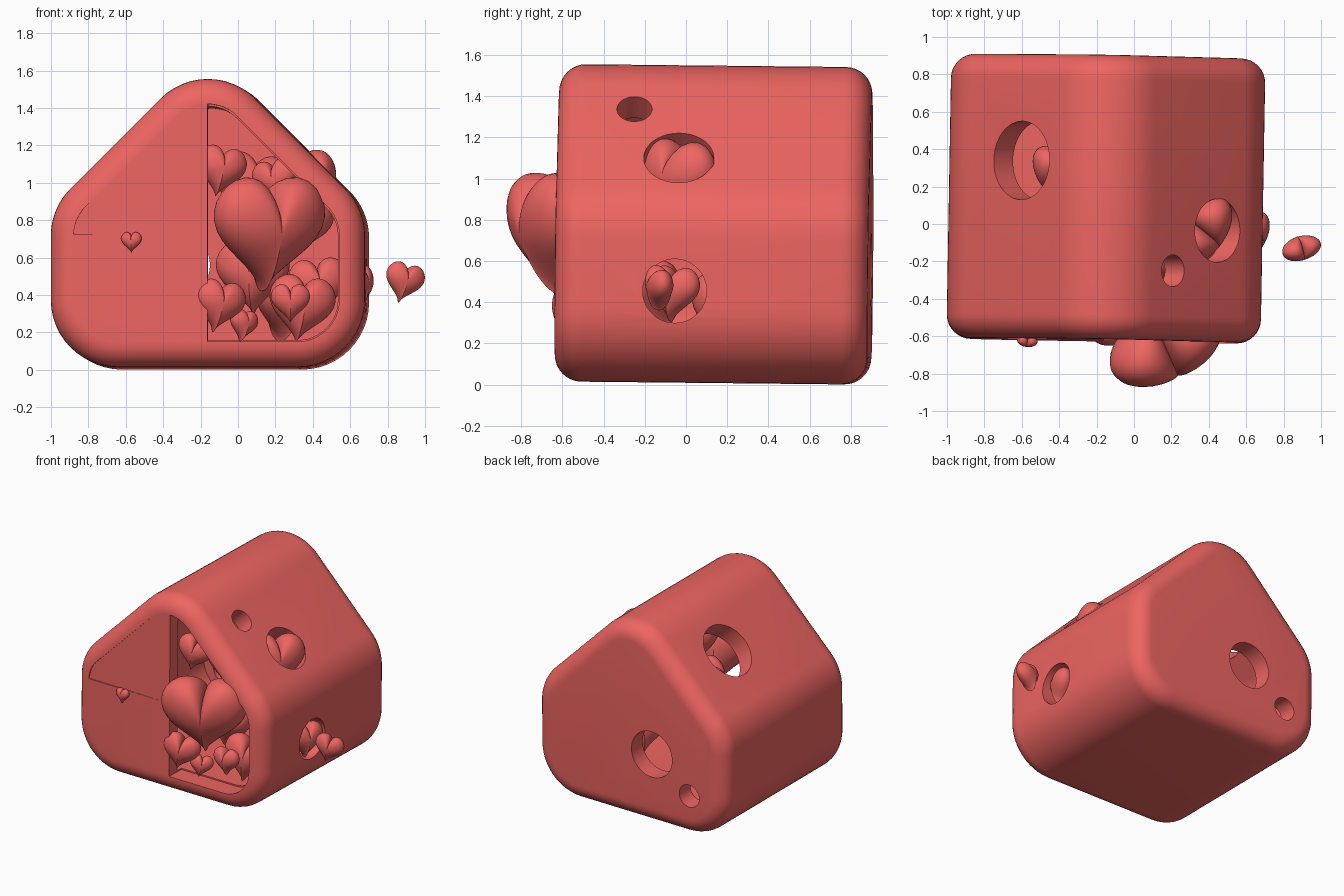
import bpy, bmesh, math
from mathutils import Vector, Matrix, Euler

if "Cube" in bpy.data.objects:
    bpy.data.objects.remove(bpy.data.objects["Cube"])

red = bpy.data.materials.new("coral_red")
red.diffuse_color = (0.85, 0.13, 0.12, 1)
red.use_nodes = True
red.node_tree.nodes["Principled BSDF"].inputs["Base Color"].default_value = red.diffuse_color

HALF_W, APEX, R, HALF_D, BEVEL = 0.84, 1.69, 0.36, 0.76, 0.13
PLACE = Matrix.Translation((-0.15, 0.13, 0.008)) @ Euler(
    (math.radians(-0.6), 0, math.radians(-1))).to_matrix().to_4x4()


def house_profile(inset=0.0, seg=12):
    """Rounded house outline (x, z), moved inward by inset."""
    t = R * math.tan(math.radians(22.5))
    shoulder = APEX - HALF_W
    corners = [  # arc centre x, z, start angle, end angle
        (HALF_W - R, R, -90, 0),
        (HALF_W - R, shoulder - t, 0, 45),
        (0, APEX - R * math.sqrt(2), 45, 135),
        (R - HALF_W, shoulder - t, 135, 180),
        (R - HALF_W, R, 180, 270)]
    pts = []
    for cx, cz, a0, a1 in corners:
        for i in range(seg + 1):
            a = math.radians(a0 + (a1 - a0) * i / seg)
            pts.append((cx + (R - inset) * math.cos(a), cz + (R - inset) * math.sin(a)))
    return pts


def add_object(name, bm, matrix):
    bmesh.ops.recalc_face_normals(bm, faces=bm.faces)
    me = bpy.data.meshes.new(name)
    bm.to_mesh(me)
    bm.free()
    ob = bpy.data.objects.new(name, me)
    ob.matrix_world = matrix
    me.materials.append(red)
    bpy.context.collection.objects.link(ob)
    return ob


def loft(name, layers, matrix=PLACE):
    """Closed solid through (profile, y) layers."""
    bm = bmesh.new()
    rings = [[bm.verts.new((x, y, z)) for x, z in pts] for pts, y in layers]
    for a, b in zip(rings, rings[1:]):
        n = len(a)
        for i in range(n):
            bm.faces.new((a[i], a[(i + 1) % n], b[(i + 1) % n], b[i]))
    bm.faces.new(rings[0])
    bm.faces.new(rings[-1])
    return add_object(name, bm, matrix)


def cylinder(name, loc, axis, r, depth=0.5):
    bm = bmesh.new()
    bmesh.ops.create_cone(bm, cap_ends=True, segments=48, radius1=r, radius2=r, depth=depth)
    rot = Vector(axis).to_track_quat('Z', 'Y').to_matrix().to_4x4()
    return add_object(name, bm, Matrix.Translation(loc) @ rot)


# House shell with rounded front and back edges
steps = 8
bev = [math.radians(90 * i / steps) for i in range(steps + 1)]
front = [(house_profile(BEVEL * (1 - math.sin(a))), -HALF_D + BEVEL * (1 - math.cos(a))) for a in bev]
back = [(p, -y) for p, y in reversed(front)]
house = loft("house_shell", front + back)

# Cutters: cavity, half window, shallow slanted panel recess
inner = house_profile(0.145)
cutters = [loft("cavity_cutter", [(inner, -HALF_D + 0.1), (inner, HALF_D - 0.14)])]
edge = house_profile(0.135)
window = [(0, 0.135)] + [p for p in edge[:39] if p[0] >= 0.001] + [(0, edge[32][1])]
cutters.append(loft("window_cutter", [(window, -1.0), (window, -HALF_D + 0.15)]))
panel = [p for p in edge[26:] if p[0] <= -0.01 and p[1] > 0.71] + [(-HALF_W + 0.135, 0.71), (-0.01, 0.71)]
cutters.append(loft("panel_cutter", [(panel, -0.9), (panel, -HALF_D - 0.0005)],
                    PLACE @ Matrix.Rotation(-0.014, 4, 'Z')))

# Cutters: round holes in roof, side and back
for loc, axis, r in [
        ((-0.60, 0.34, 1.24), (-1, 0, 1), 0.21),
        ((0.445, -0.035, 1.10), (1, 0, 1), 0.17),
        ((0.205, -0.25, 1.335), (1, 0, 1), 0.085),
        ((0.70, -0.055, 0.455), (1, 0, 0), 0.155),
        ((-0.33, 0.89, 0.56), (0, 1, 0), 0.18),
        ((-0.66, 0.89, 0.32), (0, 1, 0), 0.088)]:
    cutters.append(cylinder("hole_cutter", loc, axis, r))

bpy.context.view_layer.objects.active = house
house.select_set(True)
bpy.context.view_layer.update()
for c in cutters:
    m = house.modifiers.new("cut", 'BOOLEAN')
    m.operation, m.solver, m.object = 'DIFFERENCE', 'EXACT', c
    bpy.ops.object.modifier_apply(modifier=m.name)
    bpy.data.objects.remove(c)
bpy.ops.object.select_all(action='DESELECT')
house.select_set(True)
bpy.ops.object.shade_smooth_by_angle(angle=math.radians(30))


def heart(name, loc, w, rot=(0, 0, 0)):
    """Puffy heart of width w facing -y."""
    bm = bmesh.new()
    bmesh.ops.create_uvsphere(bm, u_segments=48, v_segments=24, radius=1)
    for v in bm.verts:
        t, rho = math.atan2(v.co.x, v.co.y), math.hypot(v.co.x, v.co.y)
        hx = 16 * math.sin(t) ** 3
        hz = (13 * math.cos(t) - 4 * math.cos(2 * t) - 2 * math.cos(3 * t) - math.cos(4 * t)) * 1.15
        v.co = Vector((hx * rho / 32, -v.co.z * 0.3, hz * rho / 32)) * w
    for f in bm.faces:
        f.smooth = True
    bmesh.ops.remove_doubles(bm, verts=bm.verts, dist=1e-5)
    return add_object(name, bm, Matrix.Translation(loc) @ Euler(rot).to_matrix().to_4x4())


# Hearts spilling out of the house
heart("big_front_heart", (0.16, -0.64, 0.77), 0.63, (0.3, 0, 0.42))
heart("loose_heart", (0.89, -0.13, 0.48), 0.215, (0.1, 0.25, 0.3))
heart("side_hole_heart", (0.63, -0.06, 0.46), 0.27, (0, 0.1, 1.1))
heart("roof_hole_heart", (0.36, -0.04, 1.01), 0.42, (0, 0.1, 0.9))
heart("panel_heart", (-0.57, -0.625, 0.69), 0.11, (0, 0, -0.1))

# Hearts piled inside
pile = [
    ((-0.10, -0.56, 0.36), 0.28, (0.1, 0.2, 0.3)),
    ((0.03, -0.50, 0.25), 0.17, (0, 0.2, 0.6)),
    ((0.34, -0.36, 0.35), 0.36, (0, 0.15, 0.2)),
    ((0.28, -0.54, 0.37), 0.21, (0.1, 0, 0)),
    ((0.43, -0.12, 0.46), 0.32, (0, -0.1, 0.1)),
    ((-0.09, -0.40, 1.08), 0.27, (0, 0.2, 0.2)),
    ((0.08, -0.18, 0.98), 0.42, (0, 0.15, 0.3)),
    ((0.20, -0.38, 1.02), 0.25, (0, -0.2, -0.3)),
    ((0.08, -0.22, 0.52), 0.40, (0.1, 0, -0.2)),
    ((0.36, -0.30, 0.80), 0.32, (0, 0.2, 0.5)),
    ((0.25, 0.20, 0.38), 0.40, (0.2, 0, 0.8)),
    ((0.22, 0.25, 0.82), 0.38, (0, 0.2, 0.5)),
    ((-0.40, 0.26, 0.92), 0.36, (0, -0.1, -0.9)),
]
for i, (loc, w, rot) in enumerate(pile):
    heart(f"inner_heart_{i + 1}", loc, w, rot)
